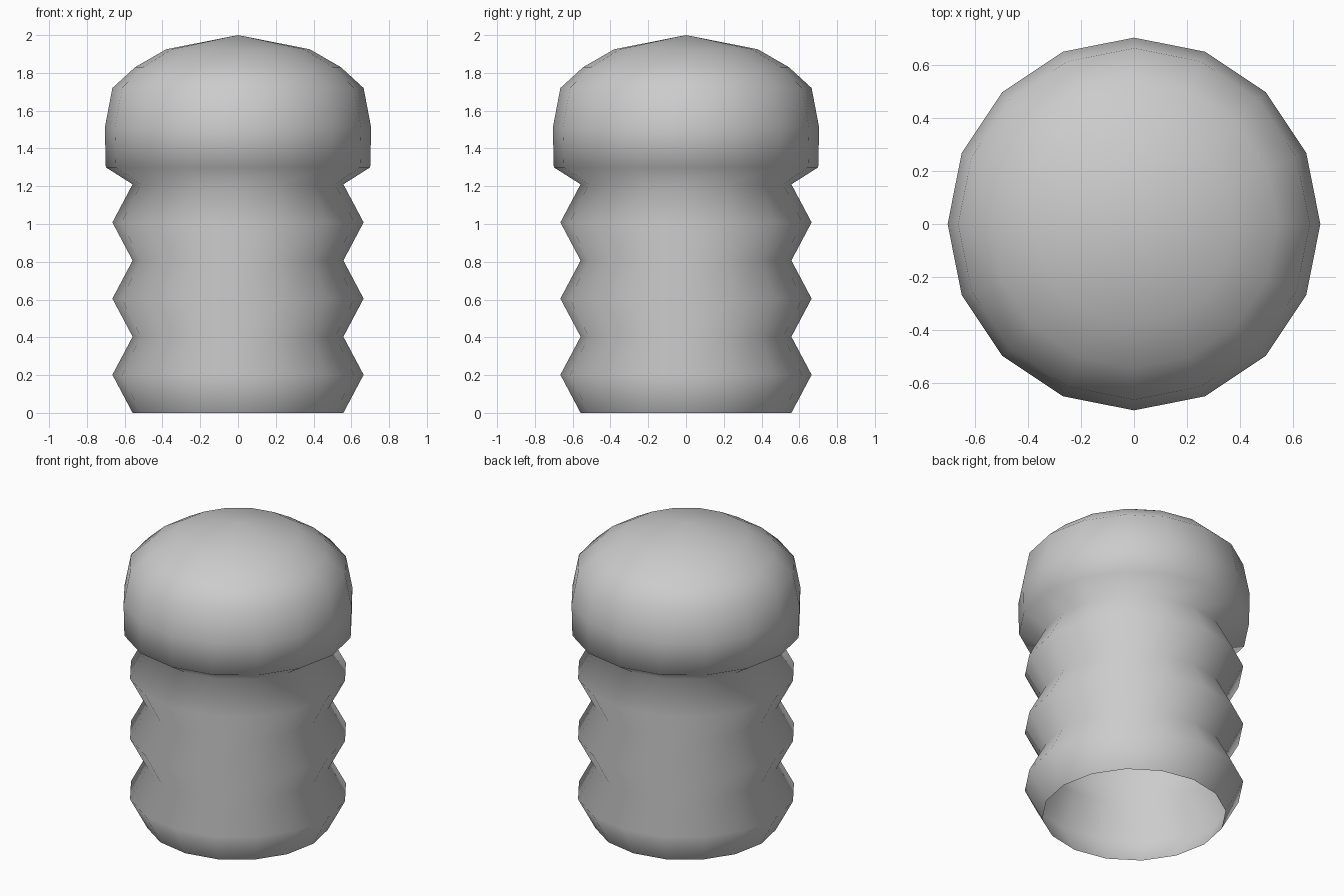
import bpy
import bmesh
import math

if "Cube" in bpy.data.objects:
    bpy.data.objects.remove(bpy.data.objects["Cube"], do_unlink=True)

SIDES = 16
R_WAIST, R_RIDGE, FOLD = 0.558, 0.665, 0.2017

# Plain grey material
grey = bpy.data.materials.new("light_grey")
grey.use_nodes = True
colour = (0.6, 0.6, 0.6, 1.0)
grey.diffuse_color = colour
grey.node_tree.nodes["Principled BSDF"].inputs["Base Color"].default_value = colour

# Ribbed stem: alternating waists and ridges, open at the foot
profile = [(R_RIDGE if i % 2 else R_WAIST, i * FOLD) for i in range(7)]
# Domed cap: flared underside, upright rim, rounded shoulder, low point on top
profile += [(0.70, 1.30), (0.705, 1.51), (0.665, 1.72),
            (0.545, 1.83), (0.38, 1.925), (0.0, 2.0)]

# Revolve the profile around z
bm = bmesh.new()
verts = [bm.verts.new((r, 0, z)) for r, z in profile]
edges = [bm.edges.new(pair) for pair in zip(verts, verts[1:])]
bmesh.ops.spin(bm, geom=verts + edges, cent=(0, 0, 0), axis=(0, 0, 1),
               angle=math.tau, steps=SIDES, use_duplicate=False)
bmesh.ops.remove_doubles(bm, verts=bm.verts, dist=0.0005)
bmesh.ops.recalc_face_normals(bm, faces=bm.faces)

# Make the surface face outward
top = max(bm.faces, key=lambda f: f.calc_center_median().z)
if top.normal.z < 0:
    bmesh.ops.reverse_faces(bm, faces=bm.faces)
for face in bm.faces:
    face.smooth = True

mesh = bpy.data.meshes.new("ribbed_stem_and_cap")
bm.to_mesh(mesh)
bm.free()
mesh.materials.append(grey)
obj = bpy.data.objects.new("ribbed_stem_and_cap", mesh)
bpy.context.collection.objects.link(obj)
